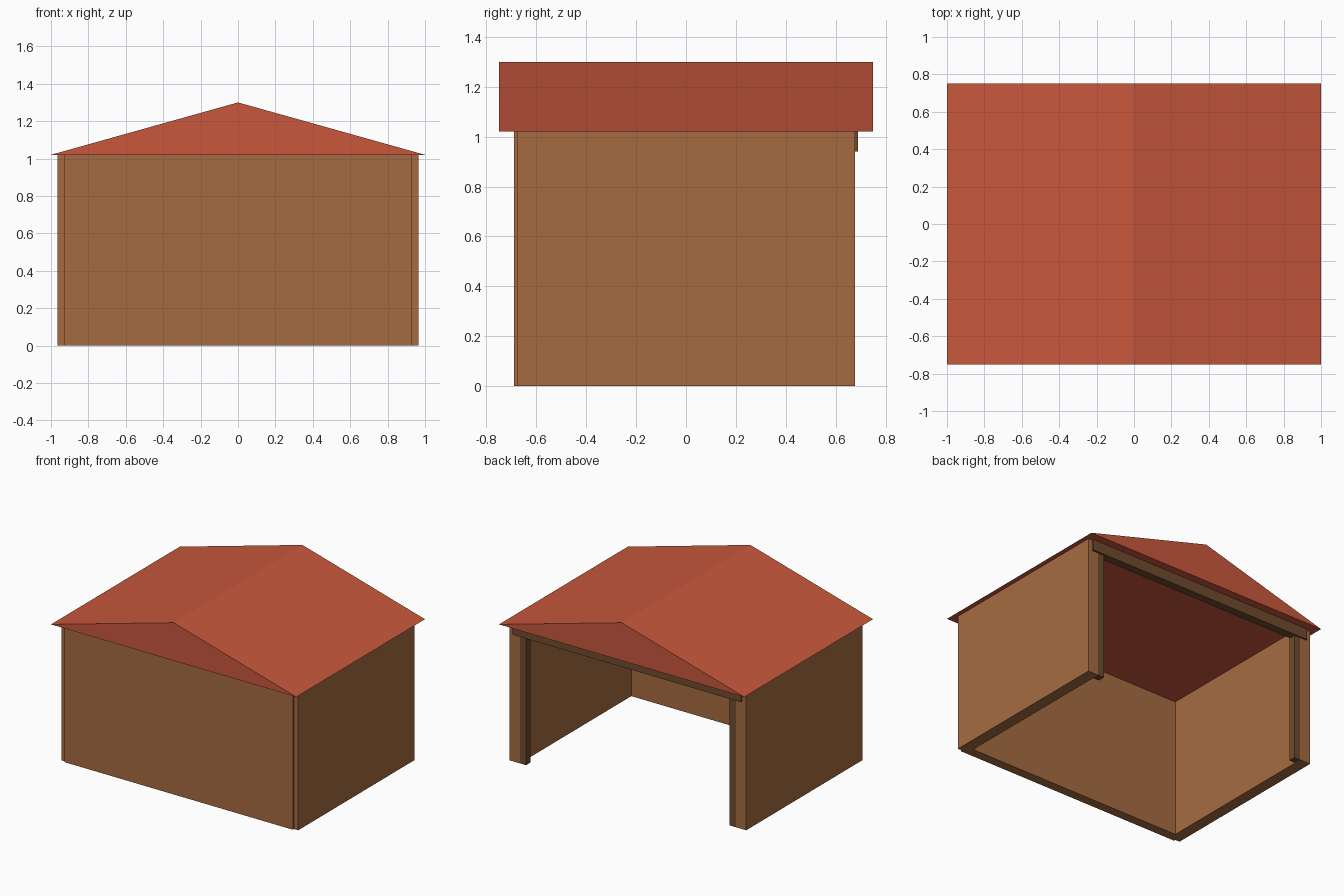
import bpy
import bmesh

if "Cube" in bpy.data.objects:
    bpy.data.objects.remove(bpy.data.objects["Cube"])


def material(name, color):
    m = bpy.data.materials.new(name)
    m.diffuse_color = (*color, 1)
    m.use_nodes = True
    m.node_tree.nodes["Principled BSDF"].inputs["Base Color"].default_value = m.diffuse_color
    return m


WALL = material("wall_brown", (0.38, 0.148, 0.053))
TRIM = material("dark_trim_brown", (0.162, 0.07, 0.027))
ROOF = material("roof_red", (0.58, 0.097, 0.046))


def extrude_outline(name, outline, y0, y1, mat):
    """Closed x-z outline swept from y0 to y1."""
    bm = bmesh.new()
    face = bm.faces.new([bm.verts.new((x, y0, z)) for x, z in outline])
    swept = bmesh.ops.extrude_face_region(bm, geom=[face])
    verts = [g for g in swept["geom"] if isinstance(g, bmesh.types.BMVert)]
    bmesh.ops.translate(bm, verts=verts, vec=(0, y1 - y0, 0))
    bmesh.ops.recalc_face_normals(bm, faces=bm.faces)
    mesh = bpy.data.meshes.new(name)
    bm.to_mesh(mesh)
    bm.free()
    mesh.materials.append(mat)
    obj = bpy.data.objects.new(name, mesh)
    bpy.context.collection.objects.link(obj)
    return obj


def box(name, x0, x1, y0, y1, z0, z1, mat):
    return extrude_outline(name, [(x0, z0), (x1, z0), (x1, z1), (x0, z1)], y0, y1, mat)


EAVE, RIDGE = 1.02, 1.30

# Solid gable roof with overhang
extrude_outline("gable_roof", [(-1, EAVE), (1, EAVE), (0, RIDGE)], -0.75, 0.75, ROOF)

# Closed front wall, slightly proud of the side walls
box("front_wall", -0.93, 0.93, -0.69, -0.62, 0, EAVE, WALL)

# Side walls and the door posts lining the open back
for side, s in (("left", -1), ("right", 1)):
    a, b = sorted((s * 0.88, s * 0.965))
    box(side + "_wall", a, b, -0.677, 0.677, 0, EAVE, WALL)
    a, b = sorted((s * 0.83, s * 0.88))
    box(side + "_door_post", a, b, 0.625, 0.677, 0, EAVE, TRIM)

# Beam over the opening
box("door_beam", -0.93, 0.93, 0.63, 0.69, 0.94, EAVE, TRIM)
